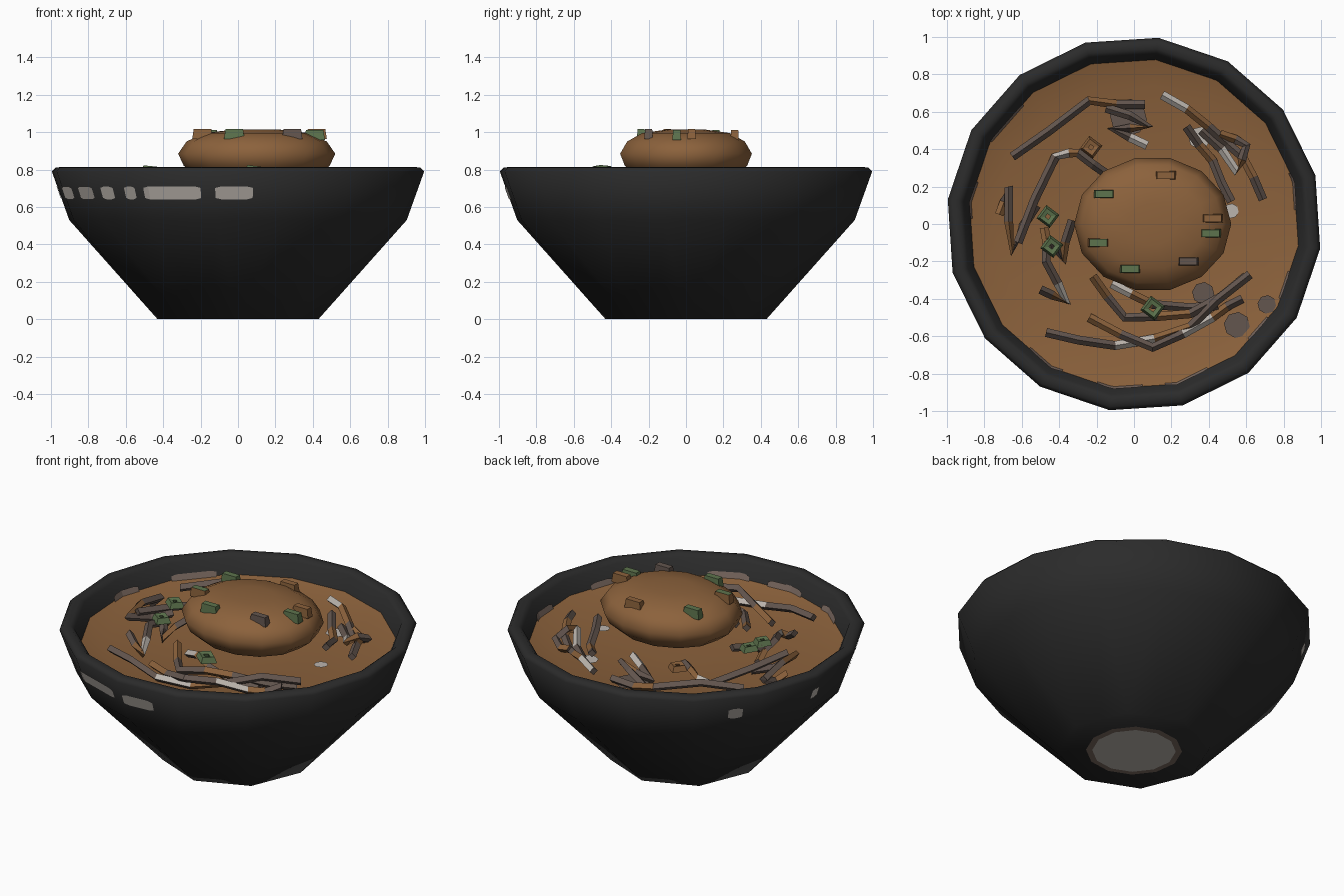
import bpy, bmesh, math, random
from mathutils import Vector

if "Cube" in bpy.data.objects:
    bpy.data.objects.remove(bpy.data.objects["Cube"])

random.seed(4)
STEP, OFF = 22.5, -7.5


def mat(name, r, g, b):
    m = bpy.data.materials.new(name)
    m.diffuse_color = (r, g, b, 1)
    m.use_nodes = True
    m.node_tree.nodes["Principled BSDF"].inputs["Base Color"].default_value = m.diffuse_color
    return m


BLACK = mat("bowl_black", 0.024, 0.024, 0.024)
BROWN = mat("broth_brown", 0.262, 0.122, 0.045)
LIGHT = mat("pale_grey", 0.50, 0.46, 0.42)
TAUPE = mat("taupe", 0.125, 0.092, 0.077)
STRIPE = mat("stripe_taupe", 0.20, 0.145, 0.12)
GREEN = mat("scallion_green", 0.11, 0.175, 0.075)


def finish(name, bm, mats, smooth=None):
    bmesh.ops.recalc_face_normals(bm, faces=bm.faces[:])
    me = bpy.data.meshes.new(name)
    bm.to_mesh(me)
    bm.free()
    ob = bpy.data.objects.new(name, me)
    bpy.context.collection.objects.link(ob)
    for m in mats:
        me.materials.append(m)
    if smooth:
        bpy.ops.object.select_all(action='DESELECT')
        ob.select_set(True)
        bpy.context.view_layer.objects.active = ob
        bpy.ops.object.shade_smooth_by_angle(angle=math.radians(smooth))
    return ob


def loft(bm, rings, cap_start=True, cap_end=True):
    vs = [[bm.verts.new(p) for p in ring] for ring in rings]
    n = len(vs[0])
    faces = []
    for a, b in zip(vs, vs[1:]):
        for i in range(n):
            faces.append(bm.faces.new((a[i], a[(i + 1) % n], b[(i + 1) % n], b[i])))
    if cap_start:
        bm.faces.new(vs[0])
    if cap_end:
        bm.faces.new(vs[-1])
    return faces


def circle(r, z, n=16, off=OFF, cx=0, sy=1):
    return [(cx + r * math.cos(math.radians(off + 360 * i / n)),
             sy * r * math.sin(math.radians(off + 360 * i / n)), z) for i in range(n)]


# Bowl: sixteen-sided wall over an eight-sided foot
foot = [Vector(p) for p in circle(0.43, 0, off=0)]
for i in range(1, 16, 2):
    foot[i] = (foot[i - 1] + foot[(i + 1) % 16]) / 2
bm = bmesh.new()
loft(bm, [foot] + [circle(r, z) for r, z in
     [(0.91, 0.53), (1.004, 0.79), (0.985, 0.81), (0.945, 0.815), (0.92, 0.795), (0.87, 0.66)]],
     cap_end=False)
finish("bowl", bm, [BLACK], 85)

# Broth: shallow dished surface
bm = bmesh.new()
loft(bm, [circle(0.892, 0.705), circle(0.75, 0.665), circle(0.2, 0.65)], cap_start=False)
finish("broth", bm, [BROWN], 60)


# Painted stripe dashes that follow the faceted wall
def dash(bm, a0, a1, z0, z1, rad, shift):
    n = max(2, math.ceil((a1 - a0) / 2))
    rows = []
    for i in range(n + 1):
        a = a0 + (a1 - a0) * i / n
        k = math.cos(math.radians(11.25)) / math.cos(math.radians((a - OFF) % STEP - 11.25))
        inset = 0.008 if i in (0, n) else 0
        col = []
        for z in (z0 + inset, z1 - inset):
            r = rad(z) * k + shift
            col.append(bm.verts.new((r * math.cos(math.radians(a)), r * math.sin(math.radians(a)), z)))
        rows.append(col)
    for p, q in zip(rows, rows[1:]):
        bm.faces.new((p[0], q[0], q[1], p[1]))


bm = bmesh.new()
for a0, a1 in [(139.5, 144.5), (172, 176), (195, 202), (206.4, 216.7), (220.5, 225.7),
               (230.5, 235), (238.6, 258), (262.8, 274.8)]:
    dash(bm, a0, a1, 0.64, 0.71, lambda z: 0.91 + (z - 0.53) * 0.094 / 0.26, 0.005)
finish("outer_stripe", bm, [LIGHT])

bm = bmesh.new()
for a0, a1 in [(133, 150), (165, 178), (230, 244), (257, 273), (281, 297),
               (315, 325), (333, 343), (5, 18)]:
    dash(bm, a0, a1, 0.69, 0.735, lambda z: 0.87 + (z - 0.66) * 0.05 / 0.135, -0.008)
finish("inner_stripe", bm, [STRIPE])

# Painted disc under the foot
for name, r, z, m in [("foot_border", 0.27, -0.001, STRIPE), ("foot_disc", 0.235, -0.003, LIGHT)]:
    bm = bmesh.new()
    bm.faces.new([bm.verts.new(p) for p in circle(r, z, 12)][::-1])
    finish(name, bm, [m])

# Flat spots floating on the broth
for x, y, z, r, m in [(0.35, 0.46, 0.67, 0.06, LIGHT), (0.52, 0.07, 0.668, 0.04, LIGHT),
                      (-0.03, 0.57, 0.675, 0.1, TAUPE), (0.55, -0.54, 0.692, 0.07, TAUPE),
                      (0.71, -0.43, 0.703, 0.05, TAUPE), (0.37, -0.37, 0.67, 0.06, TAUPE)]:
    bm = bmesh.new()
    bm.faces.new([bm.verts.new((x + px, y + py, z)) for px, py, _ in circle(r, z, 8)])
    finish("broth_spot", bm, [m])

# Meat: rounded patty rising from the broth
bm = bmesh.new()
loft(bm, [circle(r, z, 14, 0, 0.1, 0.86) for r, z in
          [(0.22, 0.735), (0.32, 0.765), (0.39, 0.82), (0.42, 0.885), (0.375, 0.95),
           (0.28, 0.995), (0.13, 1.013)]])
finish("meat", bm, [BROWN], 60)

# Chopped bits on the meat
for x, y, z, m in [(0.17, 0.26, 0.985, BROWN), (-0.16, 0.16, 0.985, GREEN),
                   (-0.19, -0.1, 0.99, BROWN), (-0.02, -0.24, 0.99, GREEN),
                   (0.29, -0.2, 0.99, TAUPE), (0.41, -0.05, 0.985, GREEN),
                   (0.42, 0.03, 0.99, BROWN)]:
    bm = bmesh.new()
    bmesh.ops.create_cube(bm, size=1)
    for v in bm.verts:
        k = 0.85 if v.co.z > 0 else 1
        v.co = (x + v.co.x * 0.11 * k, y + v.co.y * 0.045 * k, z + v.co.z * 0.055)
    ob = finish("topping_bit", bm, [m, GREEN])
    if x == -0.19:  # this bit has a green top
        for p in ob.data.polygons:
            p.material_index = int(p.normal.z > 0.9)


# Noodles: kinked four-sided strands, colours by segment
def strand(i, pts):
    bm = bmesh.new()
    P = []
    for (x0, y0), (x1, y1) in zip(pts, pts[1:]):
        P += [(x0, y0), ((x0 + x1) / 2 + random.uniform(-.015, .015),
                         (y0 + y1) / 2 + random.uniform(-.015, .015))]
    P.append(pts[-1])
    P = [Vector((x, y, 0.72 + 0.035 * math.sin(i * 1.7 + k * 1.4))) for k, (x, y) in enumerate(P)]
    rings = []
    for k, p in enumerate(P):
        d = (P[min(k + 1, len(P) - 1)] - P[max(k - 1, 0)])
        s = Vector((-d.y, d.x, 0)).normalized() * 0.024
        u = Vector((0, 0, 0.024))
        rings.append([p + s, p + u, p - s, p - u])
    for k, f in enumerate(loft(bm, rings)):
        seg = k // 4
        f.material_index = (0, 0, 1, 0, 0, 2 if k % 4 < 2 else 0, 1)[(seg + i * 3) % 7]
    finish("noodle", bm, [TAUPE, BROWN, LIGHT])


for i, pts in enumerate([
        [(-.65, .36), (-.24, .66), (.06, .64)],
        [(-.62, -.1), (-.42, .36), (-.3, .38), (-.15, .27)],
        [(-.72, .05), (-.67, .2), (-.65, -.15), (-.52, .1)],
        [(-.48, -.02), (-.47, -.2), (-.36, -.42), (-.5, -.35)],
        [(.15, .69), (.4, .52), (.58, .36), (.69, .13)],
        [(.28, .52), (.42, .34), (.52, .12)],
        [(.36, .5), (.55, .28), (.6, .42), (.46, .48)],
        [(-.15, .62), (.08, .52), (-.12, .51), (.07, .42)],
        [(-.47, -.58), (-.1, -.65), (.3, -.55), (.62, -.27)],
        [(-.22, -.28), (-.05, -.5), (.3, -.48), (.6, -.28)],
        [(-.24, -.5), (.1, -.66), (.42, -.5), (.58, -.4)],
        [(-.12, -.32), (.1, -.43), (.45, -.44)],
        [(-.33, .02), (-.38, -.2), (-.46, -.08)]]):
    strand(i, pts)

# Scallion rings: diamond-shaped hoops
for x, y, z, r, m in [(-.46, .04, .80, .05, GREEN), (-.44, -.12, .77, .05, GREEN),
                      (.1, -.45, .80, .055, GREEN), (-.23, .41, .76, .05, BROWN)]:
    bm = bmesh.new()
    tilt = random.uniform(-.2, .2)
    prof = [(r + .012, z - .015), (r - .005, z + .018), (r - .035, z + .012), (r - .025, z - .015)]
    prof.append(prof[0])
    loft(bm, [[(x + px, y + py, pz + px * tilt) for px, py, pz in circle(a, b, 4, 8)]
              for a, b in prof], False, False)
    bmesh.ops.remove_doubles(bm, verts=bm.verts[:], dist=0.0001)
    finish("scallion_ring", bm, [m])
